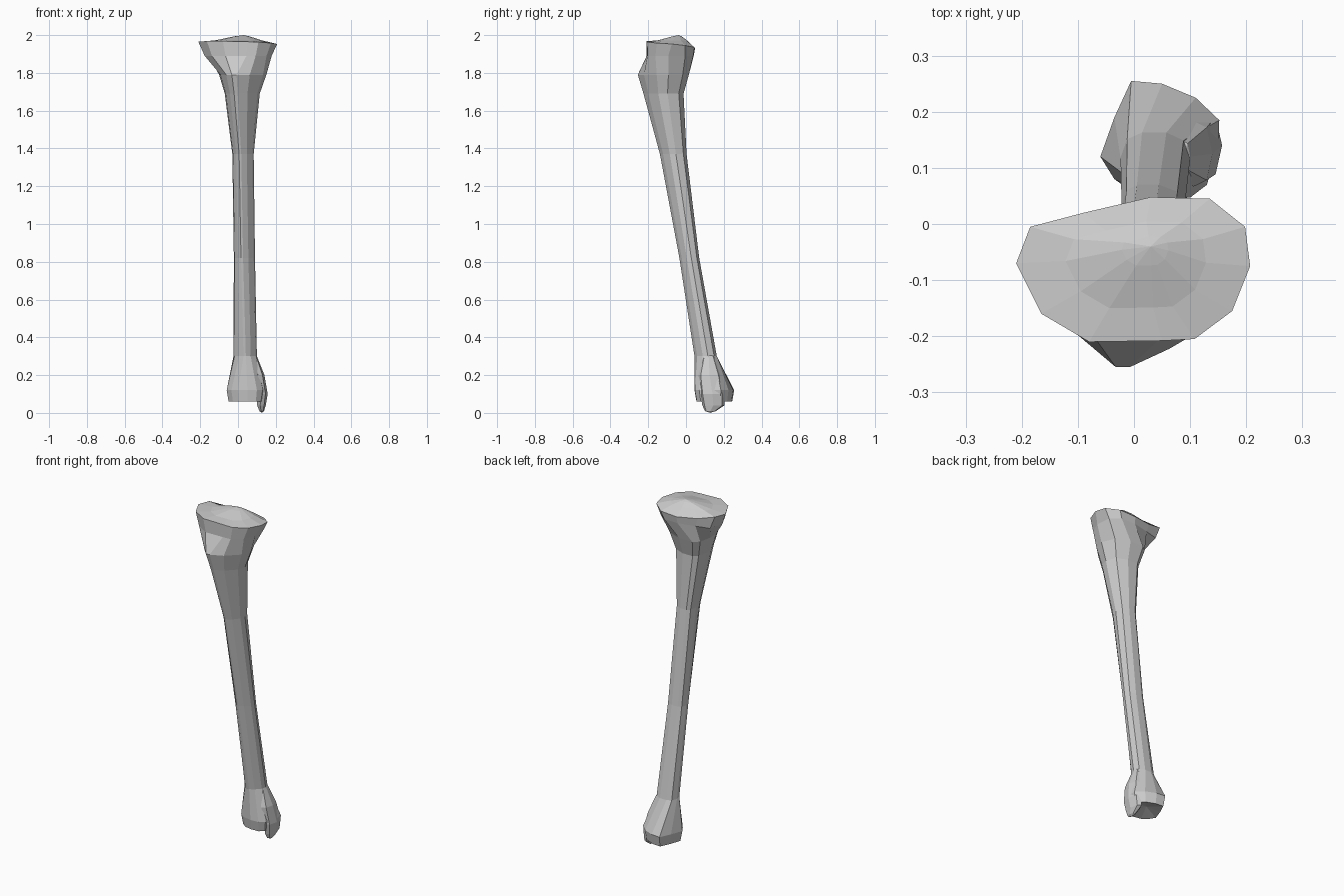
import bpy, bmesh, math

if "Cube" in bpy.data.objects:
    bpy.data.objects.remove(bpy.data.objects["Cube"])


def loft(name, rings, top, bottom):
    """Skin equal-length rings (listed top to bottom) and fan both ends."""
    bm = bmesh.new()
    loops = [[bm.verts.new(p) for p in r] for r in rings]
    n = len(loops[0])
    for a, b in zip(loops, loops[1:]):
        for i in range(n):
            j = (i + 1) % n
            bm.faces.new((a[i], a[j], b[j], b[i]))
    for loop, tip in ((loops[0], top), (loops[-1], bottom)):
        t = bm.verts.new(tip)
        for i in range(n):
            bm.faces.new((loop[i], loop[(i + 1) % n], t))
    bmesh.ops.recalc_face_normals(bm, faces=bm.faces[:])
    me = bpy.data.meshes.new(name)
    bm.to_mesh(me)
    bm.free()
    ob = bpy.data.objects.new(name, me)
    bpy.context.collection.objects.link(ob)
    return ob


# Shaft cross-section: narrow crest at the front, flatter back
SHAPE = [(.1, 0), (.5, .12), (.9, .37), (1, .6), (.82, .88), (.35, 1),
         (-.35, 1), (-.8, .9), (-1, .62), (-.9, .37), (-.5, .12), (-.1, 0)]


def section(z, x0, x1, y0, y1, crest):
    return [(crest + u * ((x1 - crest) if u > 0 else (crest - x0)),
             y0 + v * (y1 - y0), z) for u, v in SHAPE]


def scaled(outline, c, s):
    return [(c[0] + (p[0] - c[0]) * s, c[1] + (p[1] - c[1]) * s) for p in outline]


# Upper plateau rim, tilted down at the back
rim = [(.05, -.208, 1.965), (.108, -.205, 1.963), (.175, -.155, 1.958), (.207, -.075, 1.953),
       (.198, -.005, 1.945), (.135, .045, 1.935), (.03, .048, 1.93), (-.09, .02, 1.94),
       (-.185, -.005, 1.965), (-.21, -.07, 1.965), (-.165, -.16, 1.968), (-.08, -.21, 1.968)]
dish = [(x, y, 1.972) for x, y in scaled(rim, (.01, -.06), .6)]
peak = [(x, y, 1.993) for x, y in scaled(rim, (.025, -.04), .2)]
neck = [(x, y, 1.89) for x, y in scaled(rim, (.015, -.08), .85)]
neck = [(x, min(y * 1.0 + (.012 if y > -.05 else -.018), .043), z) for x, y, z in neck]

# Lower end outline
ankle = [(.05, .045), (.1, .047), (.13, .07), (.15, .14), (.152, .185), (.11, .225),
         (.05, .25), (-.005, .255), (-.035, .19), (-.06, .12), (-.035, .08), (0, .055)]

shaft = [section(1.79, -.10, .15, -.255, .015, -.025),
         section(1.69, -.07, .115, -.225, -.013, -.015),
         section(1.37, -.03, .083, -.138, .003, .01),
         section(.82, -.022, .09, -.035, .07, .02),
         section(.30, -.024, .1, .045, .163, .035)]

loft("shin_bone", [peak, dish, rim, neck] + shaft +
     [[(x, y, .12) for x, y in ankle],
      [(x, y, .06) for x, y in scaled(ankle, (.045, .15), .9)]],
     (.03, -.04, 2.0), (.04, .15, .085))

# Inner ankle knob hanging below the lower end
knob = []
for z, cx, cy, rx, ry in [(.30, .088, .12, .012, .03), (.20, .112, .125, .028, .06),
                          (.10, .126, .14, .031, .066), (.04, .123, .145, .024, .06),
                          (.01, .125, .13, .013, .03)]:
    knob.append([(cx + rx * math.cos(a), cy + ry * math.sin(a), z)
                 for a in (i * math.tau / 7 for i in range(7))])
loft("ankle_knob", knob, (.085, .12, .315), (.127, .128, 0))
